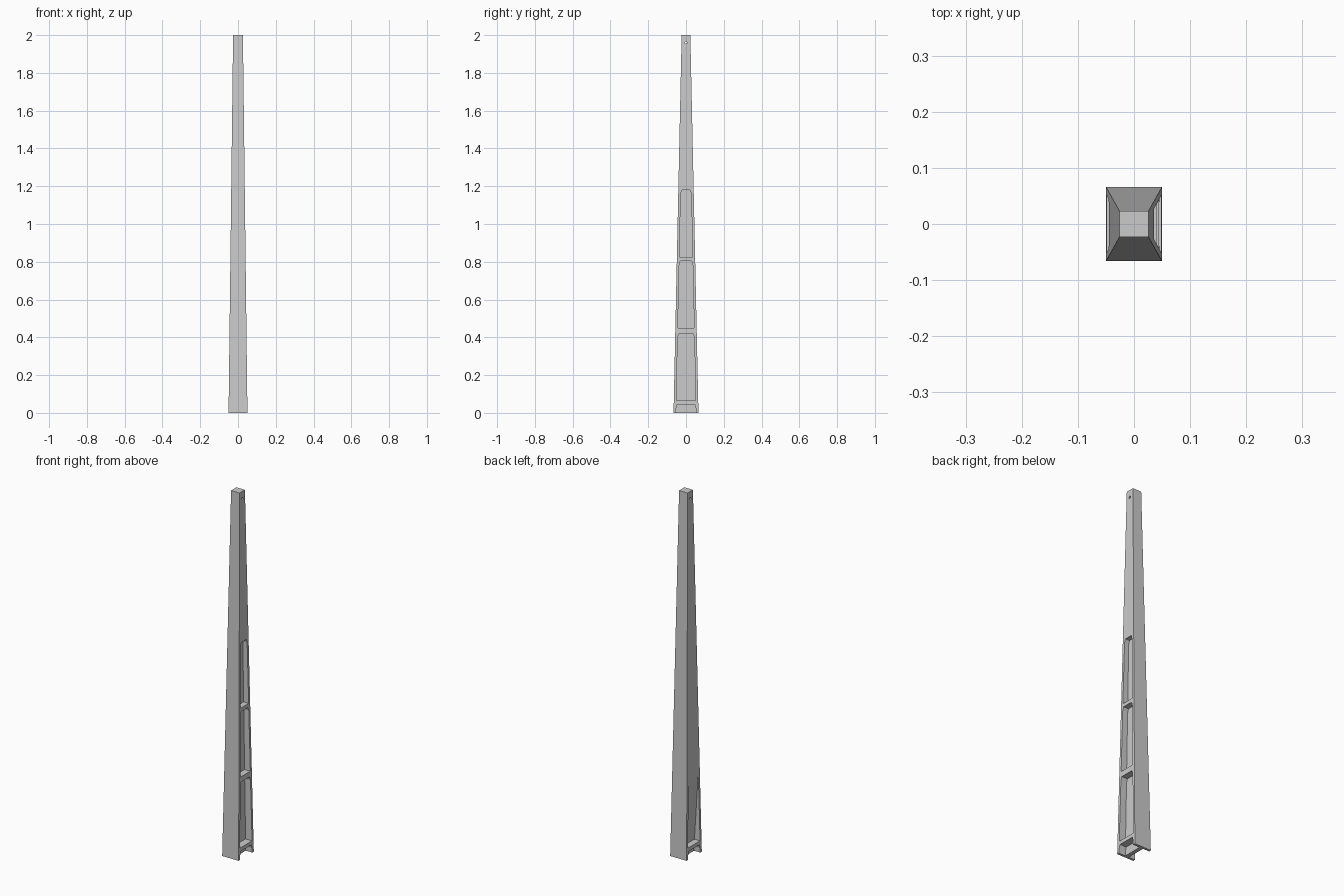
import bpy, bmesh

if "Cube" in bpy.data.objects:
    bpy.data.objects.remove(bpy.data.objects["Cube"])

H = 2.0
BASE_X, BASE_Y = 0.05, 0.066      # half sizes at the bottom
TOP_X, TOP_Y = 0.026, 0.023       # half sizes at the top


def half_y(z):
    return BASE_Y + (TOP_Y - BASE_Y) * z / H


def half_x(z):
    return BASE_X + (TOP_X - BASE_X) * z / H


def make_object(name, bm):
    bmesh.ops.recalc_face_normals(bm, faces=bm.faces[:])
    mesh = bpy.data.meshes.new(name)
    bm.to_mesh(mesh)
    bm.free()
    obj = bpy.data.objects.new(name, mesh)
    bpy.context.collection.objects.link(obj)
    return obj


def loft(name, ring_a, ring_b):
    bm = bmesh.new()
    a = [bm.verts.new(p) for p in ring_a]
    b = [bm.verts.new(p) for p in ring_b]
    bm.faces.new(a)
    bm.faces.new(b)
    for i in range(len(a)):
        j = (i + 1) % len(a)
        bm.faces.new((a[i], a[j], b[j], b[i]))
    return make_object(name, bm)


def pocket(name, side, z0, z1, floor):
    # tapered panel outline with clipped upper corners, cut in to x = floor(z)
    rim = 0.013
    lo, hi = half_y(z0) - rim, half_y(z1) - rim
    c = min(0.02, (z1 - z0) * 0.4)
    pts = [(-lo, z0), (lo, z0), (hi, z1 - c), (hi - 0.006, z1),
           (-hi + 0.006, z1), (-hi, z1 - c)]
    return loft(name,
                [(side * floor(z), y, z) for y, z in pts],
                [(side * 0.1, y, z) for y, z in pts])


def cut(target, cutter):
    mod = target.modifiers.new(cutter.name, 'BOOLEAN')
    mod.operation = 'DIFFERENCE'
    mod.solver = 'EXACT'
    mod.object = cutter
    cutter.hide_render = True
    cutter.hide_set(True)
    return cutter


# Tapered post
corners = [(-1, -1), (1, -1), (1, 1), (-1, 1)]
post = loft("tapered_post",
            [(x * BASE_X, y * BASE_Y, 0) for x, y in corners],
            [(x * TOP_X, y * TOP_Y, H) for x, y in corners])

cutters = []

# Right side: stacked recesses on both sides of a central web
for i, (z0, z1) in enumerate([(-0.05, 0.045), (0.065, 0.42),
                              (0.45, 0.805), (0.825, 1.18)]):
    cutters.append(cut(post, pocket(f"right_recess_{i}", 1, z0, z1,
                                    lambda z: 0.01)))


# Left side: open foot notch and one recess that fades out upward
def sloping_floor(z):
    return 0.01 + (half_x(0.42) - 0.012) * max(z, 0) / 0.42


cutters.append(cut(post, pocket("left_foot_recess", -1, -0.05, 0.045,
                                lambda z: 0.012)))
cutters.append(cut(post, pocket("left_recess", -1, 0.065, 0.42, sloping_floor)))

# Small hole through the top
bm = bmesh.new()
bmesh.ops.create_cone(bm, cap_ends=True, segments=12,
                      radius1=0.006, radius2=0.006, depth=0.2)
hole = make_object("top_hole", bm)
hole.rotation_euler = (0, 1.5707963, 0)
hole.location = (0, 0, 1.96)
cutters.append(cut(post, hole))

# Bake the cuts and drop the helpers
bpy.context.view_layer.update()
deps = bpy.context.evaluated_depsgraph_get()
post_mesh = bpy.data.meshes.new_from_object(post.evaluated_get(deps))
post.modifiers.clear()
post.data = post_mesh
for c in cutters:
    bpy.data.objects.remove(c)
